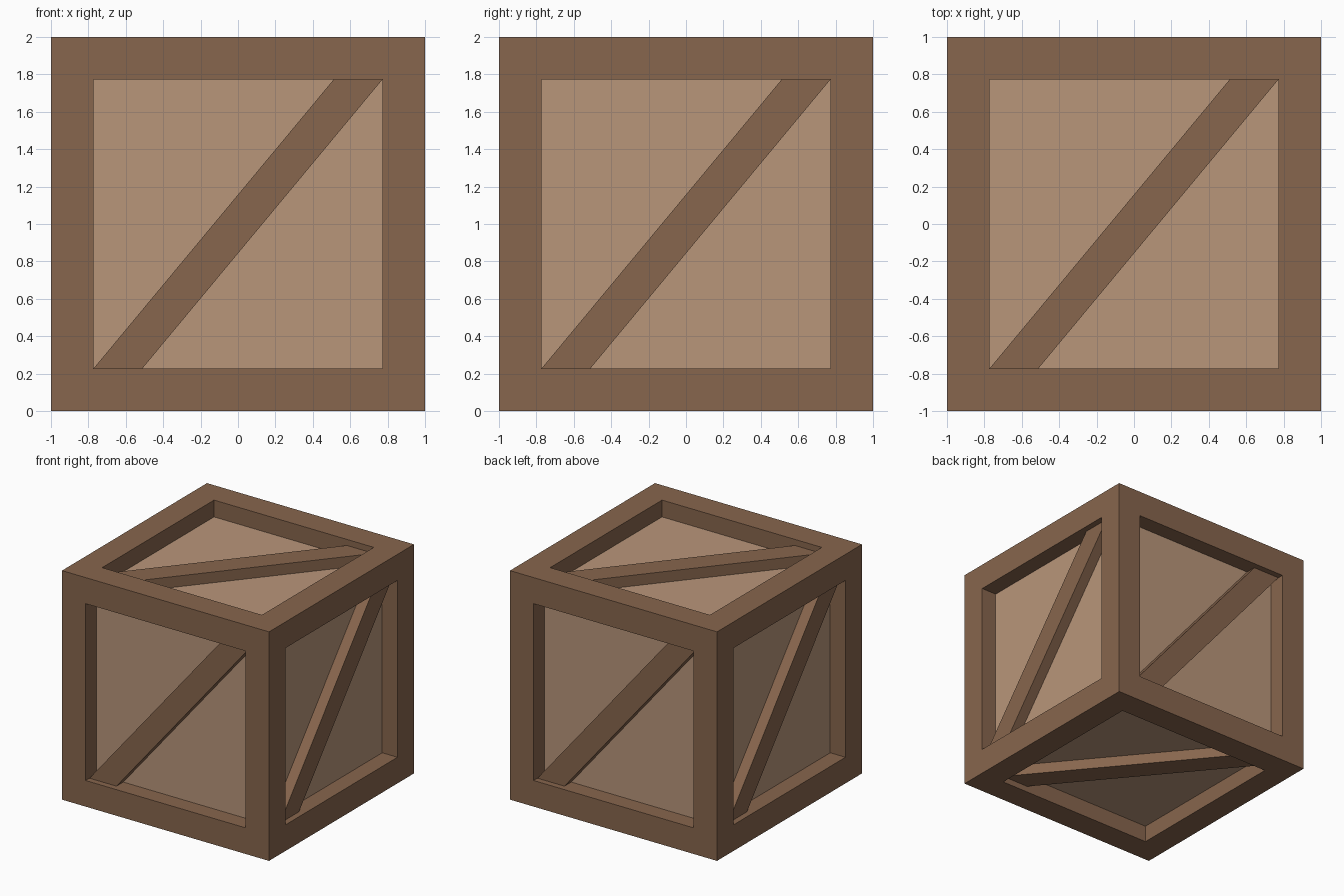
import bpy, bmesh
from math import radians
from mathutils import Matrix, Vector

if "Cube" in bpy.data.objects:
    bpy.data.objects.remove(bpy.data.objects["Cube"])

OPEN = 0.772      # half width of the opening in each face
PANEL = 0.853     # distance of the panels from the crate centre
BRACE = 0.947     # distance of the brace fronts from the crate centre
END = 0.511       # inner end of the slanted brace cut


def material(name, rgb):
    m = bpy.data.materials.new(name)
    m.diffuse_color = (*rgb, 1)
    m.use_nodes = True
    m.node_tree.nodes["Principled BSDF"].inputs["Base Color"].default_value = m.diffuse_color
    return m


dark = material("dark wood", (0.245, 0.133, 0.075))
light = material("light wood", (0.485, 0.304, 0.195))
centre = Matrix.Translation((0, 0, 1))


def add_object(name, bm, mat, matrix=centre):
    bm.transform(matrix)
    bmesh.ops.recalc_face_normals(bm, faces=bm.faces)
    mesh = bpy.data.meshes.new(name)
    bm.to_mesh(mesh)
    bm.free()
    mesh.materials.append(mat)
    obj = bpy.data.objects.new(name, mesh)
    bpy.context.collection.objects.link(obj)


def prism(name, outline, low, high, mat, matrix):
    """Extrude a flat outline along local z, between low and high."""
    bm = bmesh.new()
    face = bm.faces.new([bm.verts.new((x, y, low)) for x, y in outline])
    ext = bmesh.ops.extrude_face_region(bm, geom=[face])["geom"]
    verts = [v for v in ext if isinstance(v, bmesh.types.BMVert)]
    bmesh.ops.translate(bm, verts=verts, vec=Vector((0, 0, high - low)))
    add_object(name, bm, mat, matrix)


# Frame: cube with each face inset and its opening walls pushed inwards
bm = bmesh.new()
bmesh.ops.create_cube(bm, size=2)
sides = list(bm.faces)
bmesh.ops.inset_individual(bm, faces=sides, thickness=1 - OPEN, use_even_offset=True)
floors = bmesh.ops.extrude_discrete_faces(bm, faces=sides)["faces"]
for f in floors:
    bmesh.ops.translate(bm, verts=f.verts, vec=f.normal * (PANEL - 1))
bmesh.ops.delete(bm, geom=floors, context='FACES_ONLY')
add_object("frame", bm, dark)

# Panel and diagonal brace for each of the six faces
square = [(-OPEN, -OPEN), (OPEN, -OPEN), (OPEN, OPEN), (-OPEN, OPEN)]
slant = [(-OPEN, -OPEN), (-END, -OPEN), (OPEN, OPEN), (END, OPEN)]
upright = Matrix.Rotation(radians(90), 4, 'X')
turns = {"top": Matrix.Identity(4), "bottom": Matrix.Rotation(radians(180), 4, 'X')}
for i, side in enumerate(("front", "right", "back", "left")):
    turns[side] = Matrix.Rotation(radians(90 * i), 4, 'Z') @ upright
for side, turn in turns.items():
    prism(side + "_panel", square, PANEL - 0.02, PANEL, light, centre @ turn)
    prism(side + "_brace", slant, PANEL - 0.01, BRACE, dark, centre @ turn)
